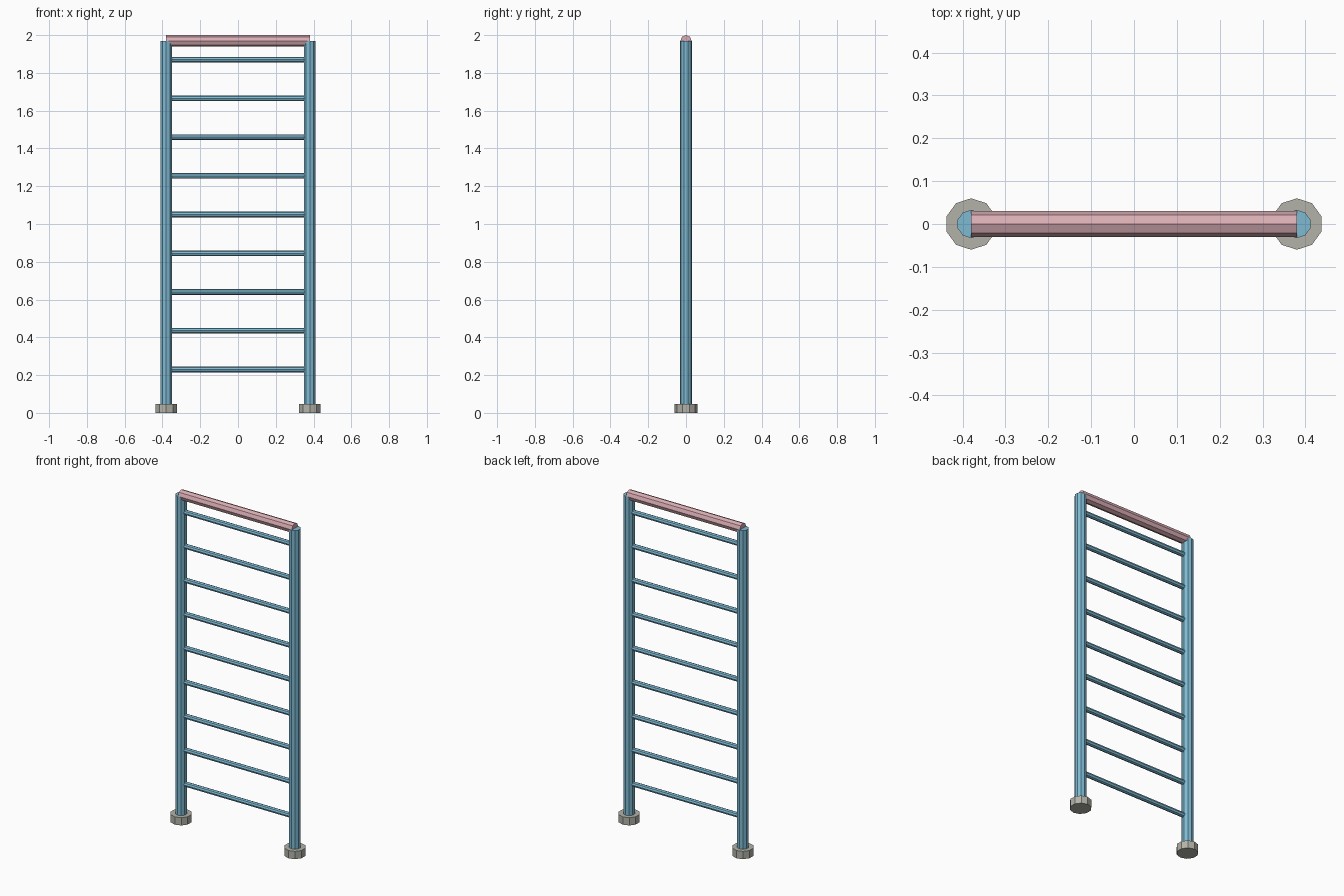
import bpy
import math

if "Cube" in bpy.data.objects:
    bpy.data.objects.remove(bpy.data.objects["Cube"])


def material(name, rgb):
    m = bpy.data.materials.new(name)
    m.diffuse_color = (*rgb, 1.0)
    m.use_nodes = True
    m.node_tree.nodes["Principled BSDF"].inputs["Base Color"].default_value = m.diffuse_color
    return m


BLUE = material("light_blue_paint", (0.21, 0.49, 0.65))
PINK = material("dusty_pink_paint", (0.70, 0.42, 0.46))
GREY = material("warm_grey_foot", (0.45, 0.45, 0.40))


def tube(name, sides, radius, length, centre, mat, along_x=False):
    """Flat-shaded closed cylinder, upright or lying along x."""
    rot = (0, math.pi / 2, 0) if along_x else (0, 0, 0)
    bpy.ops.mesh.primitive_cylinder_add(
        vertices=sides, radius=radius, depth=length, location=centre, rotation=rot)
    ob = bpy.context.object
    ob.name = name
    ob.data.materials.append(mat)
    return ob


POST_X = 0.38
POST_TOP = 1.97

# Uprights and their feet
for side, s in (("left", -1), ("right", 1)):
    tube(side + "_post", 10, 0.033, POST_TOP - 0.02,
         (s * POST_X, 0, (POST_TOP + 0.02) / 2), BLUE)
    tube(side + "_foot", 10, 0.06, 0.047, (s * POST_X, 0, 0.0235), GREY)

# Evenly spaced rungs
for i in range(9):
    tube(f"rung_{i + 1}", 8, 0.015, 2 * POST_X - 0.04,
         (0, 0, 0.23 + i * 0.205), BLUE, along_x=True)

# Top rail
tube("top_rail", 8, 0.03, 2 * POST_X, (0, 0, POST_TOP), PINK, along_x=True)
